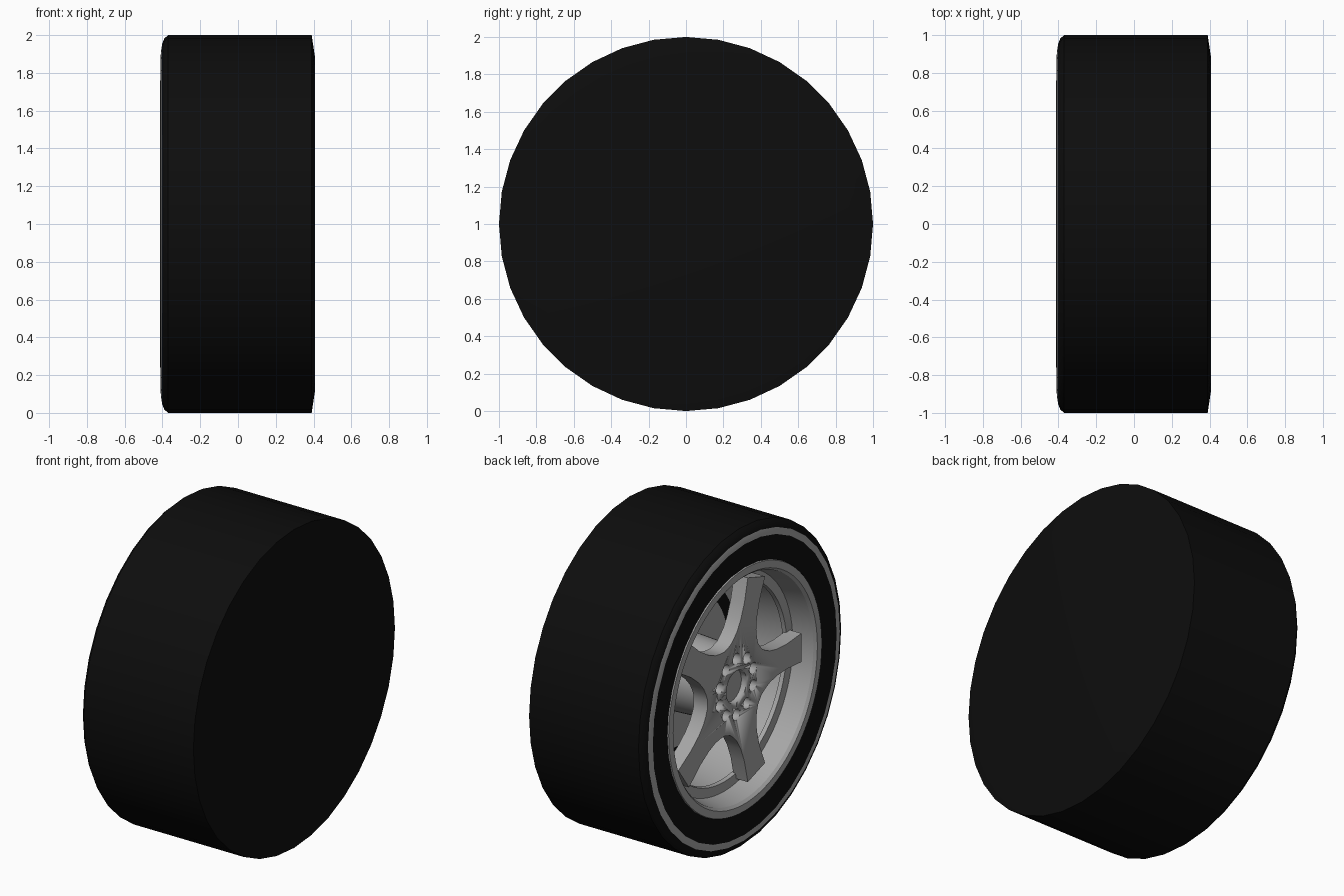
import bpy, bmesh, math
from mathutils import Matrix

if "Cube" in bpy.data.objects:
    bpy.data.objects.remove(bpy.data.objects["Cube"])

def material(name, v):
    m = bpy.data.materials.new(name)
    m.diffuse_color = (v, v, v, 1)
    m.use_nodes = True
    m.node_tree.nodes["Principled BSDF"].inputs["Base Color"].default_value = m.diffuse_color
    return m

BLACK = material("black rubber", 0.004)
GREY = material("wheel grey", 0.38)

def finish(name, bm, mats, angle=30):
    bmesh.ops.recalc_face_normals(bm, faces=bm.faces[:])
    me = bpy.data.meshes.new(name)
    bm.to_mesh(me)
    bm.free()
    for m in mats:
        me.materials.append(m)
    ob = bpy.data.objects.new(name, me)
    bpy.context.collection.objects.link(ob)
    bpy.context.view_layer.objects.active = ob
    for o in bpy.context.selected_objects:
        o.select_set(False)
    ob.select_set(True)
    bpy.ops.object.shade_smooth_by_angle(angle=math.radians(angle))
    return ob

# revolve (x, radius) profile round the axle; closed joins last point to first
def revolve(name, profile, n, mats, closed=False, rule=None, angle=30):
    bm = bmesh.new()
    rings = []
    for x, r in profile:
        if r == 0:
            rings.append([bm.verts.new((x, 0, 1))] * n)
        else:
            rings.append([bm.verts.new((x, r * math.sin(2 * math.pi * i / n),
                                        1 + r * math.cos(2 * math.pi * i / n))) for i in range(n)])
    count = len(rings) if closed else len(rings) - 1
    for k in range(count):
        a, b = rings[k], rings[(k + 1) % len(rings)]
        for i in range(n):
            j = (i + 1) % n
            vs = list(dict.fromkeys((a[i], a[j], b[j], b[i])))
            if len(vs) > 2:
                f = bm.faces.new(vs)
                f.material_index = 1 if rule and rule(k) else 0
    return finish(name, bm, mats, angle)

# tyre: closed inner side, rounded outer shoulder, painted sidewall stripe
revolve("tyre", [(0.408, 0), (0.408, 0.88), (0.39, 1), (-0.37, 1), (-0.39, 0.982), (-0.402, 0.952),
                 (-0.408, 0.912), (-0.41, 0.88), (-0.405, 0.765), (-0.36, 0.75), (0.10, 0.72), (0.10, 0)],
        36, [BLACK, GREY], rule=lambda k: k == 5)

# rim: lip, tapering outer barrel, ledge, deep barrel
revolve("rim", [(-0.395, 0.765), (-0.412, 0.76), (-0.412, 0.715), (-0.395, 0.70), (-0.27, 0.675),
                (-0.27, 0.615), (-0.245, 0.61), (-0.245, 0.66), (0.07, 0.60), (0.07, 0.69), (-0.36, 0.745)],
        72, [GREY], closed=True)

# brake disc at the back, with a black band near its edge
revolve("brake_disc", [(0.03, 0), (0.03, 0.46), (0.03, 0.54), (0.03, 0.61), (0.06, 0.61), (0.06, 0)],
        48, [GREY, BLACK], rule=lambda k: k == 1)

# axle drum behind the spokes
revolve("axle_drum", [(-0.26, 0), (-0.26, 0.22), (0.03, 0.235), (0.03, 0)], 48, [GREY])

# five-spoke star, first spoke pointing to -y
side = [(0.645, 0.09), (0.50, 0.078), (0.40, 0.084), (0.33, 0.10), (0.285, 0.122), (0.25, 0.145)]
outline = []
for s in range(5):
    t = math.pi + s * 2 * math.pi / 5
    for u, v in [(u, -v) for u, v in reversed(side)] + side:
        outline.append((u * math.cos(t) - v * math.sin(t), u * math.sin(t) + v * math.cos(t)))
bm = bmesh.new()
face = bm.faces.new([bm.verts.new((-0.35, y, 1 + z)) for y, z in outline])
ext = bmesh.ops.extrude_face_region(bm, geom=[face])
for v in ext["geom"]:
    if isinstance(v, bmesh.types.BMVert):
        v.co.x = -0.255
star = finish("spokes", bm, [GREY])

# cut bolt holes and centre recess
bm = bmesh.new()
turn = Matrix.Rotation(math.pi / 2, 4, 'Y')
def plug(x, y, z, r, depth):
    bmesh.ops.create_cone(bm, cap_ends=True, segments=24, radius1=r, radius2=r, depth=depth,
                          matrix=Matrix.Translation((x, y, z)) @ turn)
plug(-0.36, 0, 1, 0.10, 0.09)
for i in range(10):
    t = math.pi / 10 + i * math.pi / 5
    plug(-0.36, 0.175 * math.cos(t), 1 + 0.175 * math.sin(t), 0.035, 0.13)
cutter = finish("hole_cutter", bm, [GREY])
cutter.hide_render = True
mod = star.modifiers.new("holes", 'BOOLEAN')
mod.operation = 'DIFFERENCE'
mod.object = cutter
mod.solver = 'EXACT'
bpy.context.view_layer.objects.active = star
bpy.ops.object.modifier_apply(modifier="holes")
bpy.data.objects.remove(cutter)
